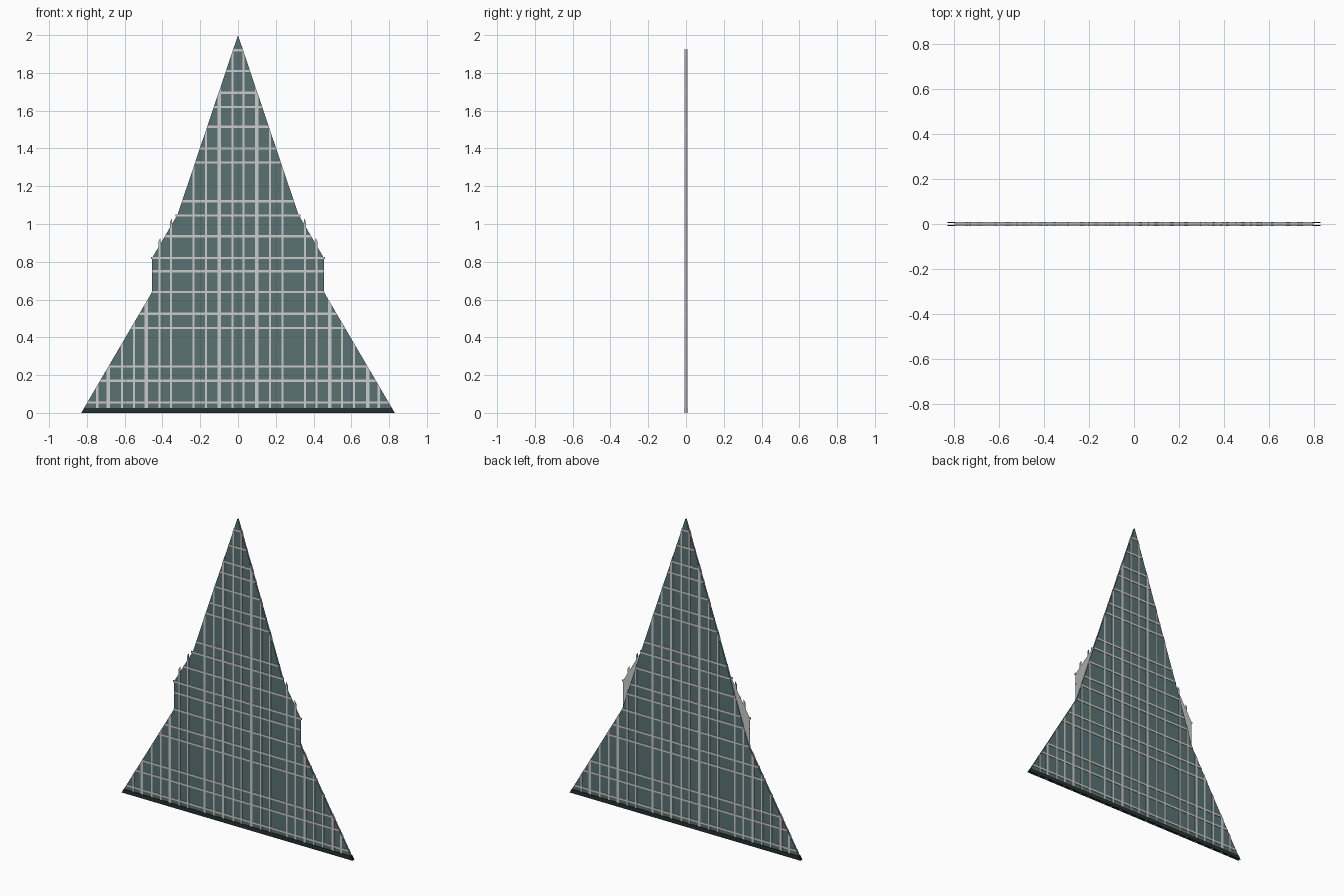
import bpy

if "Cube" in bpy.data.objects:
    bpy.data.objects.remove(bpy.data.objects["Cube"])

# Half outlines (x, z), bottom to tip; the rear sheet has cut shoulders
FRONT = [(0.83, 0), (0.455, 0.64), (0.455, 0.82), (0.32, 1.05), (0, 2)]
REAR = [(0.83, 0), (0.455, 0.64), (0.32, 1.05), (0, 2)]
ROWS = [0.055, 0.17, 0.245, 0.45, 0.525, 0.64, 0.75, 0.82, 0.935, 1.045,
        1.12, 1.325, 1.40, 1.515, 1.62, 1.695, 1.81, 1.92]
COLUMNS = [0.03, 0.10, 0.17, 0.235, 0.355, 0.415, 0.485, 0.55, 0.615, 0.687, 0.745]
WIDE = [0.10, 0.485, 0.687]


def material(name, color):
    m = bpy.data.materials.new(name)
    m.diffuse_color = color
    m.use_nodes = True
    m.node_tree.nodes["Principled BSDF"].inputs["Base Color"].default_value = m.diffuse_color
    return m


glass = material("teal_glass", (0.10, 0.17, 0.17, 1))
dark = material("dark_trim", (0.02, 0.03, 0.03, 1))


def half_width(outline, z):
    for (x0, z0), (x1, z1) in zip(outline, outline[1:]):
        if z0 <= z <= z1:
            return x0 + (x1 - x0) * (z - z0) / (z1 - z0)
    return 0


def height(outline, x):
    x = abs(x)
    for (x0, z0), (x1, z1) in reversed(list(zip(outline, outline[1:]))):
        if x1 <= x <= x0 and x0 > x1:
            return z0 + (z1 - z0) * (x0 - x) / (x0 - x1)
    return 0


def make(name, shapes, y0, y1=None, mat=None):
    """Flat polygons in xz, or prisms between y0 and y1."""
    verts, faces = [], []
    for pts in shapes:
        b, n = len(verts), len(pts)
        verts += [(x, y0, z) for x, z in pts]
        faces.append(list(range(b, b + n)))
        if y1 is not None:
            verts += [(x, y1, z) for x, z in pts]
            faces.append(list(range(b + 2 * n - 1, b + n - 1, -1)))
            for i in range(n):
                j = (i + 1) % n
                faces.append([b + j, b + i, b + n + i, b + n + j])
    me = bpy.data.meshes.new(name)
    me.from_pydata(verts, [], faces)
    ob = bpy.data.objects.new(name, me)
    bpy.context.collection.objects.link(ob)
    if mat:
        me.materials.append(mat)
    return ob


def row(outline, z, w):
    a, b = half_width(outline, z - w), half_width(outline, z + w)
    return [(-a, z - w), (a, z - w), (b, z + w), (-b, z + w)]


def column(outline, x, w, extra):
    l, r = x - w, x + w
    return [(l, 0), (r, 0), (r, height(outline, r) + extra),
            (l, height(outline, l) + extra)]


for side, outline, s in (("front", FRONT, -1), ("rear", REAR, 1)):
    # Glass sheet
    full = outline + [(-x, z) for x, z in reversed(outline[:-1])]
    make(side + "_glass", [full], s * 0.005, mat=glass)
    # Horizontal and vertical glazing bars
    lo, hi = sorted((s * 0.003, s * 0.008))
    make(side + "_rows", [row(outline, z, 0.006) for z in ROWS], lo, hi)
    cols = []
    for x in COLUMNS:
        w = 0.009 if x in WIDE else 0.0055
        extra = 0.03 if s < 0 and 0.34 < x < 0.46 else 0
        cols += [column(outline, x, w, extra), column(outline, -x, w, extra)]
    make(side + "_columns", cols, lo, hi)
    # Dark strip along the foot
    make(side + "_foot", [row(outline, 0.013, 0.013)], *sorted((s * 0.004, s * 0.009)), mat=dark)

# Grey inside of the front sheet, seen past the cut shoulders
tri = [(0.455, 0.64), (0.455, 0.82), (0.32, 1.05)]
make("shoulder_lining", [tri, [(-x, z) for x, z in tri]], -0.003)
# Short bar tips poking out at the shoulders
tips = []
for s in (-1, 1):
    for x, z in ((0.455, 0.82), (0.325, 1.045)):
        tips.append([(s * (x - 0.02), z - 0.006), (s * (x + 0.006), z - 0.006),
                     (s * (x + 0.006), z + 0.006), (s * (x - 0.02), z + 0.006)])
make("shoulder_tips", tips, -0.008, -0.003)

# Consistent outward normals
import bmesh
for ob in bpy.context.collection.objects:
    bm = bmesh.new()
    bm.from_mesh(ob.data)
    bmesh.ops.recalc_face_normals(bm, faces=bm.faces)
    bm.to_mesh(ob.data)
    bm.free()
